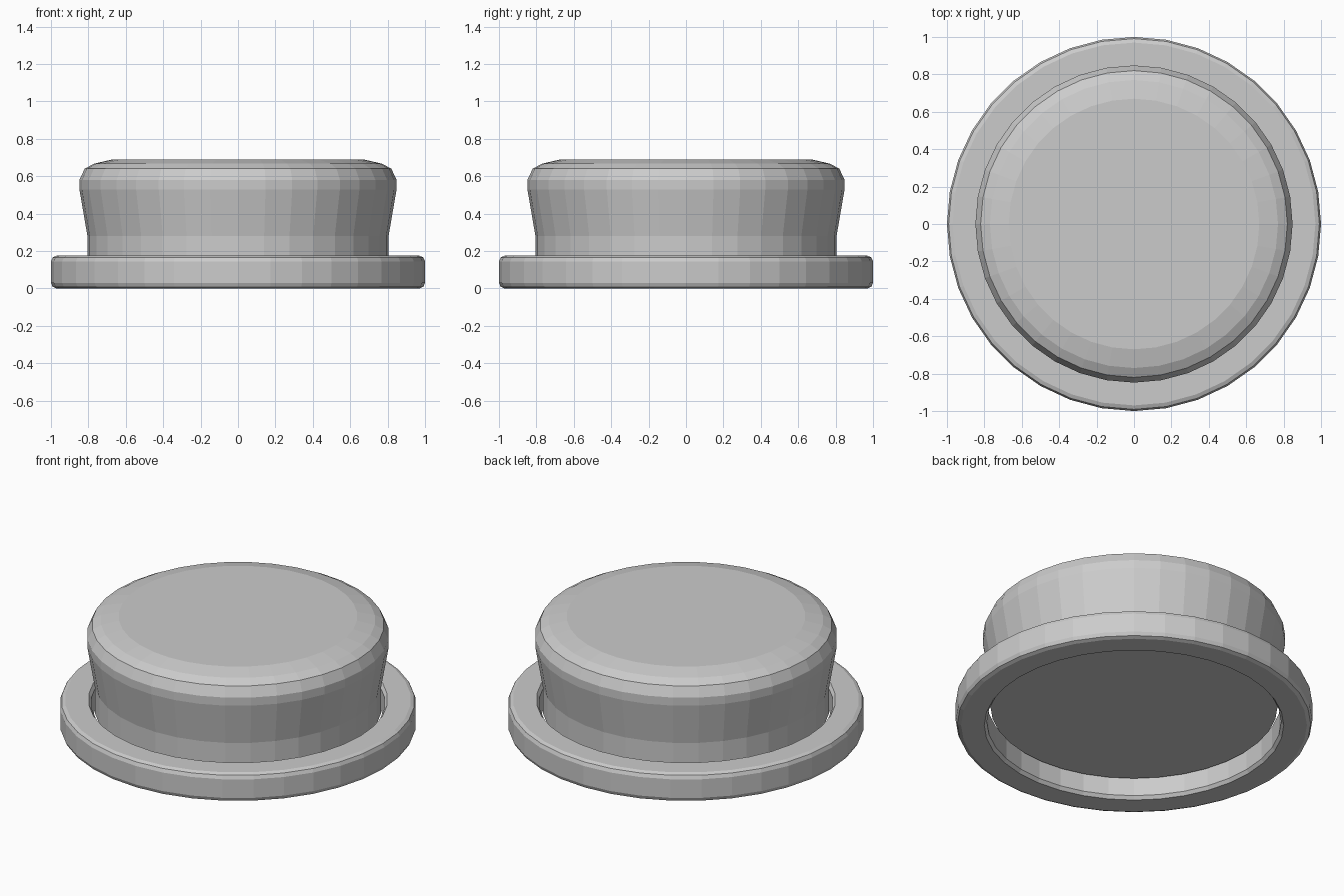
import bpy, bmesh
from math import cos, sin, tau

if "Cube" in bpy.data.objects:
    bpy.data.objects.remove(bpy.data.objects["Cube"])

SIDES = 36

def lathe(name, profile, closed):
    """Spin an (r, z) profile round z; open profiles get flat end caps."""
    bm = bmesh.new()
    loops = [[bm.verts.new((r * cos(tau * i / SIDES), r * sin(tau * i / SIDES), z))
              for i in range(SIDES)] for r, z in profile]
    pairs = list(zip(loops, loops[1:]))
    if closed:
        pairs.append((loops[-1], loops[0]))
    for a, b in pairs:
        for i in range(SIDES):
            j = (i + 1) % SIDES
            bm.faces.new((a[i], a[j], b[j], b[i]))
    if not closed:
        bm.faces.new(loops[0][::-1])
        bm.faces.new(loops[-1])
    bmesh.ops.recalc_face_normals(bm, faces=bm.faces)
    mesh = bpy.data.meshes.new(name)
    bm.to_mesh(mesh)
    bm.free()
    obj = bpy.data.objects.new(name, mesh)
    bpy.context.collection.objects.link(obj)
    return obj

# Flat base ring with softened edges
H = 0.175
half = [(0.84, 0), (0.97, 0), (0.991, 0.009), (1.0, 0.03)]
ring = half + [(r, H - z) for r, z in reversed(half)] + [(0.825, H - 0.02), (0.825, 0.02)]
lathe("base_ring", ring, True)

# Flared button cap floating just inside the ring
lathe("button_cap", [(0.805, 0.12), (0.805, 0.28), (0.848, 0.53), (0.848, 0.58),
                     (0.82, 0.64), (0.77, 0.667), (0.67, 0.69)], False)
